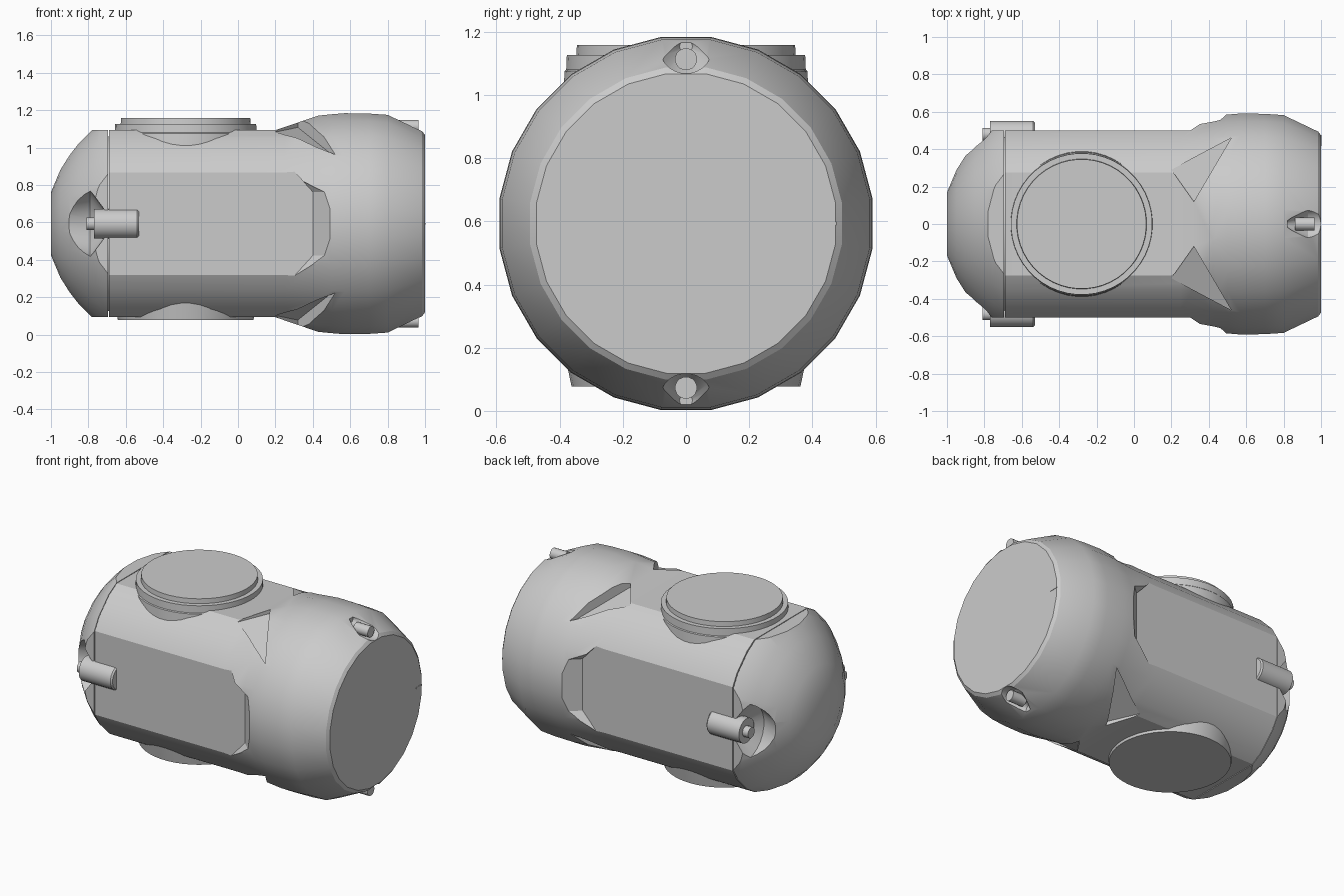
import bpy, bmesh, math
from mathutils import Matrix, Vector

if "Cube" in bpy.data.objects:
    bpy.data.objects.remove(bpy.data.objects["Cube"], do_unlink=True)

CZ = 0.593    # height of the long axis
FLAT = 0.5    # distance from the axis to the flats

grey = bpy.data.materials.new("Casing grey")
grey.use_nodes = True
grey.diffuse_color = (0.6, 0.6, 0.6, 1)
grey.node_tree.nodes["Principled BSDF"].inputs["Base Color"].default_value = (0.6, 0.6, 0.6, 1)


def finish(name, bm):
    bmesh.ops.recalc_face_normals(bm, faces=bm.faces)
    mesh = bpy.data.meshes.new(name)
    bm.to_mesh(mesh)
    bm.free()
    mesh.materials.append(grey)
    ob = bpy.data.objects.new(name, mesh)
    bpy.context.collection.objects.link(ob)
    return ob


def loft(name, rings):
    """Skin a list of equally long point rings and cap both ends."""
    bm = bmesh.new()
    loops = [[bm.verts.new(p) for p in ring] for ring in rings]
    for a, b in zip(loops, loops[1:]):
        for i in range(len(a)):
            j = (i + 1) % len(a)
            bm.faces.new((a[i], a[j], b[j], b[i]))
    bm.faces.new(loops[0])
    bm.faces.new(loops[-1])
    return finish(name, bm)


def turned(name, profile, centre, axis="X", sides=24):
    """Turn (position, radius) pairs about an axis through centre."""
    rings = []
    for pos, r in profile:
        ring = []
        for k in range(sides):
            a = 2 * math.pi * (k + 0.5) / sides
            c, s = r * math.cos(a), r * math.sin(a)
            off = Vector((pos, c, s)) if axis == "X" else Vector((c, s, pos))
            ring.append(off + Vector(centre))
        rings.append(ring)
    return loft(name, rings)


def cut(target, cutter):
    mod = target.modifiers.new("cut", "BOOLEAN")
    mod.operation = "DIFFERENCE"
    mod.solver = "EXACT"
    mod.object = cutter
    bpy.context.view_layer.update()
    bpy.context.view_layer.objects.active = target
    bpy.ops.object.modifier_apply(modifier=mod.name)
    bpy.data.objects.remove(cutter, do_unlink=True)


def smooth(ob, degrees=25):
    bpy.ops.object.select_all(action="DESELECT")
    ob.select_set(True)
    bpy.context.view_layer.objects.active = ob
    bpy.ops.object.shade_smooth_by_angle(angle=math.radians(degrees))


# Casing: domed tail, seam groove, barrel and flared head
casing = turned("casing", [
    (-1.0, 0.17), (-0.95, 0.29), (-0.9, 0.37), (-0.85, 0.435), (-0.8, 0.485),
    (-0.75, 0.535), (-0.694, 0.572), (-0.694, 0.47), (-0.689, 0.47), (-0.689, 0.575),
    (0.25, 0.575), (0.42, 0.582), (0.5, 0.59), (0.57, 0.596), (0.7, 0.594),
    (0.8, 0.587), (0.985, 0.498), (1.0, 0.478)], (0, 0, CZ))

# Flats on top and bottom end in a long ramp
for s in (1, -1):
    rings = [[(x, y, CZ + s * d) for x, y in ((-1.2, -0.7), (end, -0.7), (end, 0.7), (-1.2, 0.7))]
             for d, end in ((FLAT, 0.2), (0.575, 0.42), (0.7, 0.8))]
    cut(casing, loft("flat_cutter", rings))

# Flats on the two sides end in a clipped, tapered nose
for s in (1, -1):
    rings = []
    for d, grow in ((FLAT, 0), (0.7, 0.22)):
        outline = ((-1.2, -0.5), (0.1, -0.5), (0.4 + grow, -0.17),
                   (0.4 + grow, 0.17), (0.1, 0.5), (-1.2, 0.5))
        rings.append([(x, s * d, CZ + z) for x, z in outline])
    cut(casing, loft("side_cutter", rings))

# Triangular notches where the ramps meet the head
for sy in (1, -1):
    for sz in (1, -1):
        floor = ((0.2, 0.29, 0.49), (0.32, 0.12, 0.515), (0.52, 0.46, 0.355))
        rings = [[(x, sy * y, CZ + sz * (z + lift)) for x, y, z in floor] for lift in (0, 0.3)]
        cut(casing, loft("notch_cutter", rings))

# Hollows around the tail pins and the head pins
for s in (1, -1):
    cut(casing, turned("tail_hollow", [(-1.05, 0.11), (-0.92, 0.135), (-0.79, 0.18), (-0.71, 0.07)],
                       (0, s * 0.5, CZ)))
    cut(casing, turned("head_hollow", [(0.82, 0.02), (0.93, 0.085), (1.1, 0.085)],
                       (0, 0, CZ + s * 0.56)))
smooth(casing)

# Hinge barrels with pins at the tail, and pins at the head
for s, side in ((1, "left"), (-1, "right")):
    smooth(turned(side + "_hinge_barrel", [(-0.77, 0.08), (-0.54, 0.08), (-0.53, 0.072)],
                  (0, s * 0.472, CZ), sides=20))
    smooth(turned(side + "_tail_pin", [(-0.81, 0.035), (-0.75, 0.035)], (0, s * 0.48, CZ), sides=16))
for s, side in ((1, "upper"), (-1, "lower")):
    smooth(turned(side + "_head_pin", [(0.86, 0.035), (0.965, 0.035)], (0, 0, CZ + s * 0.52), sides=16))

# Stepped round cap on top, plain round foot underneath
smooth(turned("top_cap", [(0.9, 0.395), (1.075, 0.385), (1.08, 0.38), (1.127, 0.378),
                          (1.127, 0.348), (1.158, 0.346)], (-0.28, 0, 0), "Z", 48))
smooth(turned("bottom_foot", [(0.077, 0.363), (0.3, 0.41)], (-0.28, 0, 0), "Z", 48))

# Thin index mark on the end face
bm = bmesh.new()
bmesh.ops.create_cube(bm, size=1, matrix=Matrix.Translation((0.998, 0.447, CZ))
                      @ Matrix.Diagonal((0.008, 0.06, 0.01, 1)))
finish("index_mark", bm)
